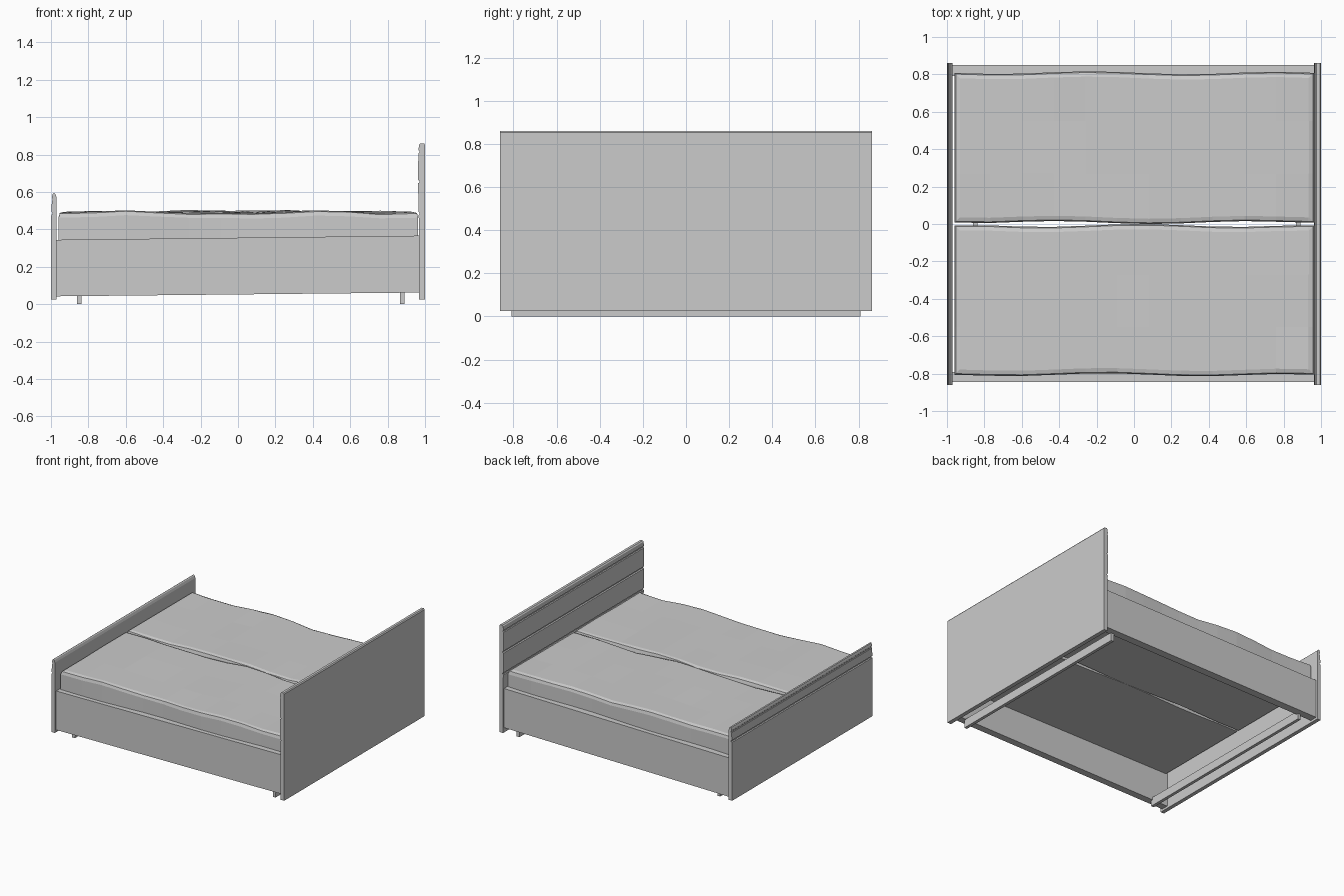
import bpy, bmesh, math, random
from mathutils import Vector

if "Cube" in bpy.data.objects:
    bpy.data.objects.remove(bpy.data.objects["Cube"])

random.seed(4)


def finish(bm, name):
    bmesh.ops.recalc_face_normals(bm, faces=bm.faces[:])
    mesh = bpy.data.meshes.new(name)
    bm.to_mesh(mesh)
    bm.free()
    ob = bpy.data.objects.new(name, mesh)
    bpy.context.collection.objects.link(ob)
    return ob


def extrude_y(name, profile, y0, y1):
    """Closed (x, z) profile swept from y0 to y1."""
    bm = bmesh.new()
    face = bm.faces.new([bm.verts.new((x, y0, z)) for x, z in profile])
    geo = bmesh.ops.extrude_face_region(bm, geom=[face])['geom']
    verts = [g for g in geo if isinstance(g, bmesh.types.BMVert)]
    bmesh.ops.translate(bm, vec=(0, y1 - y0, 0), verts=verts)
    return finish(bm, name)


def groove(x, z, depth):
    """V groove cut into a board face, listed from the top down."""
    return [(x, z + 0.008), (x + depth, z + 0.004), (x + depth, z - 0.004), (x, z - 0.008)]


# Headboard: rounded cap and grooves on the inner face
head = [(1, 0.025), (1, 0.852), (0.994, 0.86), (0.975, 0.86), (0.968, 0.852), (0.966, 0.835)]
head += groove(0.964, 0.815, 0.006) + groove(0.963, 0.655, 0.008) + groove(0.965, 0.485, 0.006)
head += [(0.968, 0.44), (0.968, 0.025)]
extrude_y("headboard", head, -0.862, 0.862)

# Footboard: rounded cap and grooves on the outer face
foot = [(-0.97, 0.025), (-0.97, 0.57), (-0.976, 0.588), (-0.983, 0.595), (-0.99, 0.59), (-0.995, 0.575)]
foot += groove(-0.995, 0.56, 0.004) + groove(-0.998, 0.485, 0.007)
foot += [(-1, 0.45), (-1, 0.025)]
extrude_y("footboard", foot, -0.862, 0.862)

# Side rails, slightly higher at the head end
rail = [(-0.97, 0.042), (0.968, 0.062), (0.968, 0.366), (-0.97, 0.344)]
extrude_y("front_side_rail", rail, -0.845, -0.79)
extrude_y("back_side_rail", rail, 0.79, 0.85)

# Floor runners across both ends
for name, x in (("foot_runner", -0.848), ("head_runner", 0.877)):
    extrude_y(name, [(x - 0.012, 0), (x + 0.012, 0), (x + 0.012, 0.065), (x - 0.012, 0.065)],
              -0.808, 0.808)


# Two soft mattresses with faceted, uneven surfaces
def mattress(name, y0, y1, row_cuts, phase):
    bm = bmesh.new()
    bmesh.ops.create_cube(bm, size=1)
    for v in bm.verts:
        v.co = Vector((v.co.x * 1.922 + 0.002, (y0 + y1) / 2 + v.co.y * (y1 - y0), 0.397 + v.co.z * 0.19))
    rim = [e for e in bm.edges if all(v.co.z > 0.4 for v in e.verts)]
    bmesh.ops.bevel(bm, geom=rim, offset=0.028, segments=2, profile=0.6, affect='EDGES')
    cuts = [((-0.94 + 0.17 * i, 0, 0), (1, 0, 0)) for i in range(1, 12)]
    cuts += [((0, y, 0), (0, 1, 0)) for y in row_cuts]
    for co, no in cuts:
        bmesh.ops.bisect_plane(bm, geom=bm.verts[:] + bm.edges[:] + bm.faces[:],
                               plane_co=co, plane_no=no)
    for v in bm.verts:
        x, y, z = v.co
        end = max(0.0, 1 - abs(x / 0.96) ** 6)
        edge = 1 if y > (y0 + y1) / 2 else -1
        if z > 0.42:
            v.co.z += end * (0.008 * math.sin(6.5 * x + 2 * y + phase)
                             + 0.004 * math.sin(11 * x + 5 * y)) + random.uniform(-0.002, 0.002)
        if min(abs(y - y0), abs(y - y1)) < 0.04:
            v.co.y += edge * end * 0.008 * math.sin(6 * x + edge + phase)
    finish(bm, name)


mattress("front_mattress", -0.806, -0.008, (-0.27, -0.55), 0.4)
mattress("back_mattress", 0.008, 0.808, (0.27, 0.55), 2.0)
